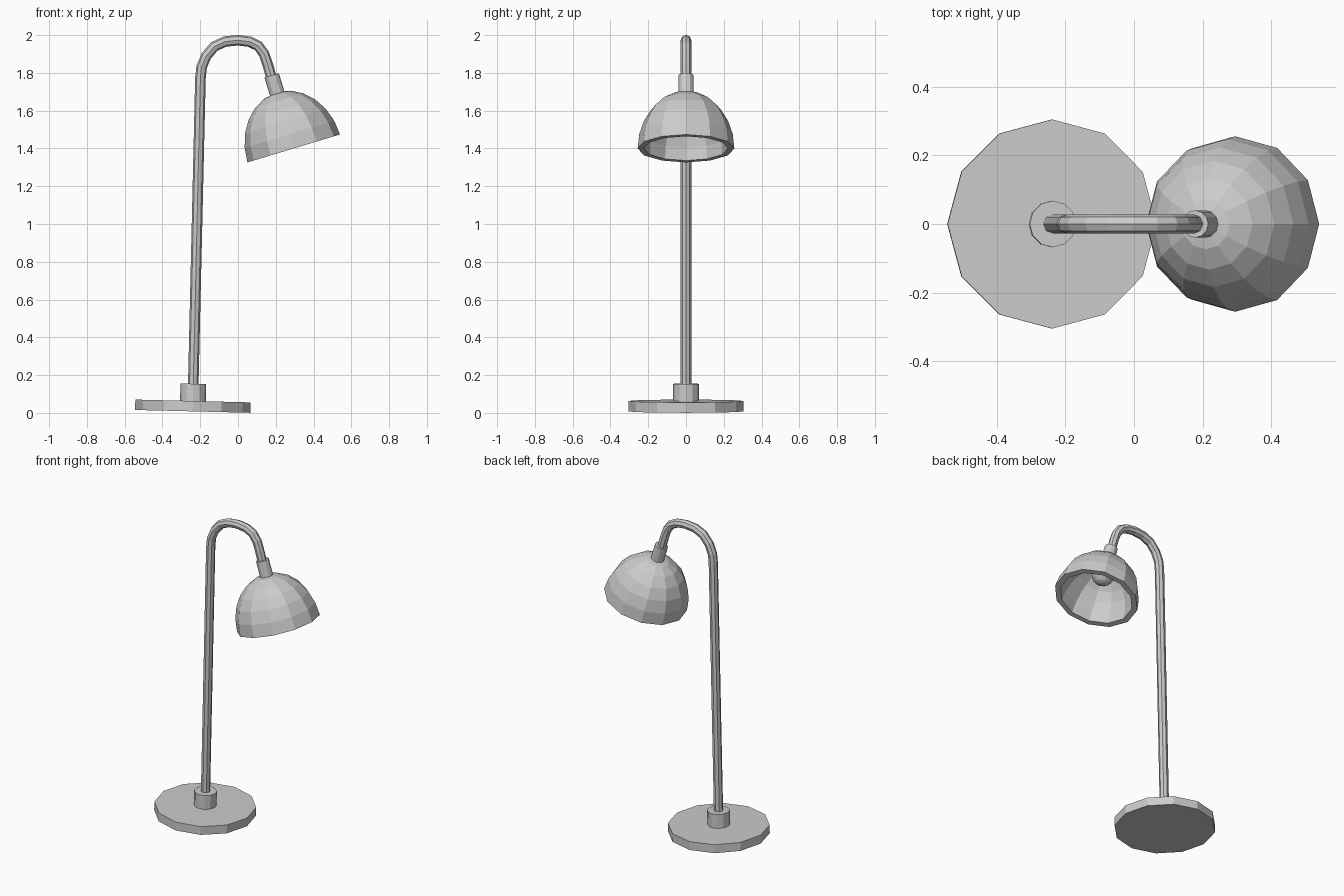
import bpy, bmesh, math
from mathutils import Vector, Matrix

if "Cube" in bpy.data.objects:
    bpy.data.objects.remove(bpy.data.objects["Cube"])


def add_object(name, rings, closed, matrix=Matrix.Identity(4)):
    """Join rings of points into a solid; closed=True links last ring to first."""
    bm = bmesh.new()
    loops = [[bm.verts.new(matrix @ Vector(p)) for p in ring] for ring in rings]
    n = len(loops[0])
    pairs = list(zip(loops, loops[1:]))
    if closed:
        pairs.append((loops[-1], loops[0]))
    for a, b in pairs:
        for i in range(n):
            j = (i + 1) % n
            bm.faces.new((a[i], a[j], b[j], b[i]))
    if not closed:
        bm.faces.new(loops[0][::-1])
        bm.faces.new(loops[-1])
    bmesh.ops.recalc_face_normals(bm, faces=bm.faces)
    mesh = bpy.data.meshes.new(name)
    bm.to_mesh(mesh)
    bm.free()
    obj = bpy.data.objects.new(name, mesh)
    bpy.context.collection.objects.link(obj)
    return obj


def lathe(name, profile, matrix, sides=12):
    """Turn (radius, height) pairs about the local z axis."""
    rings = [[(r * math.cos(math.tau * i / sides), r * math.sin(math.tau * i / sides), h)
              for i in range(sides)] for r, h in profile]
    return add_object(name, rings, False, matrix)


def tube(name, path, radius, sides=8):
    """Sweep a polygon along (x, z) points in the y = 0 plane."""
    pts = [Vector((x, 0, z)) for x, z in path]
    rings = []
    for k, p in enumerate(pts):
        t = (pts[min(k + 1, len(pts) - 1)] - pts[max(k - 1, 0)]).normalized()
        side = Vector((t.z, 0, -t.x))
        rings.append([p + radius * (math.cos(a) * side + math.sin(a) * Vector((0, 1, 0)))
                      for a in (math.tau * i / sides for i in range(sides))])
    return add_object(name, rings, False)


def ellipse(radius, height, a0, a1, steps):
    angles = [math.radians(a0 + (a1 - a0) * i / steps) for i in range(steps + 1)]
    return [(radius * math.cos(a), height * math.sin(a)) for a in angles]


# Slightly leaning foot and its collar
foot = Matrix.Translation((-0.24, 0, 0.008)) @ Matrix.Rotation(math.radians(1.4), 4, 'Y')
lathe("base", [(0.305, 0), (0.305, 0.055)], foot)
lathe("base_collar", [(0.068, 0.045), (0.068, 0.146)], foot)

# Pole with its curved neck
tube("pole", [(-0.238, 0.10), (-0.199, 1.77), (-0.193, 1.83), (-0.168, 1.89),
              (-0.125, 1.94), (-0.068, 1.966), (0, 1.973), (0.062, 1.965),
              (0.108, 1.942), (0.138, 1.90), (0.157, 1.845), (0.18, 1.765)], 0.028)

# Tilted head: hollow dome, socket and bulb
head = Matrix.Translation((0.295, 0, 1.40)) @ Matrix.Rotation(math.radians(-16.8), 4, 'Y')
outer = ellipse(0.256, 0.31, 0, 88, 6)
inner = ellipse(0.222, 0.275, 88, 0, 6)
lathe("shade", inner + outer, head)
# the rim is the strip where the inner profile meets the outer one
lathe("socket", [(0.04, 0.27), (0.04, 0.404)], head)
lathe("bulb", [(r, h + 0.19) for r, h in ellipse(0.07, 0.07, -88, 88, 8)], head)
